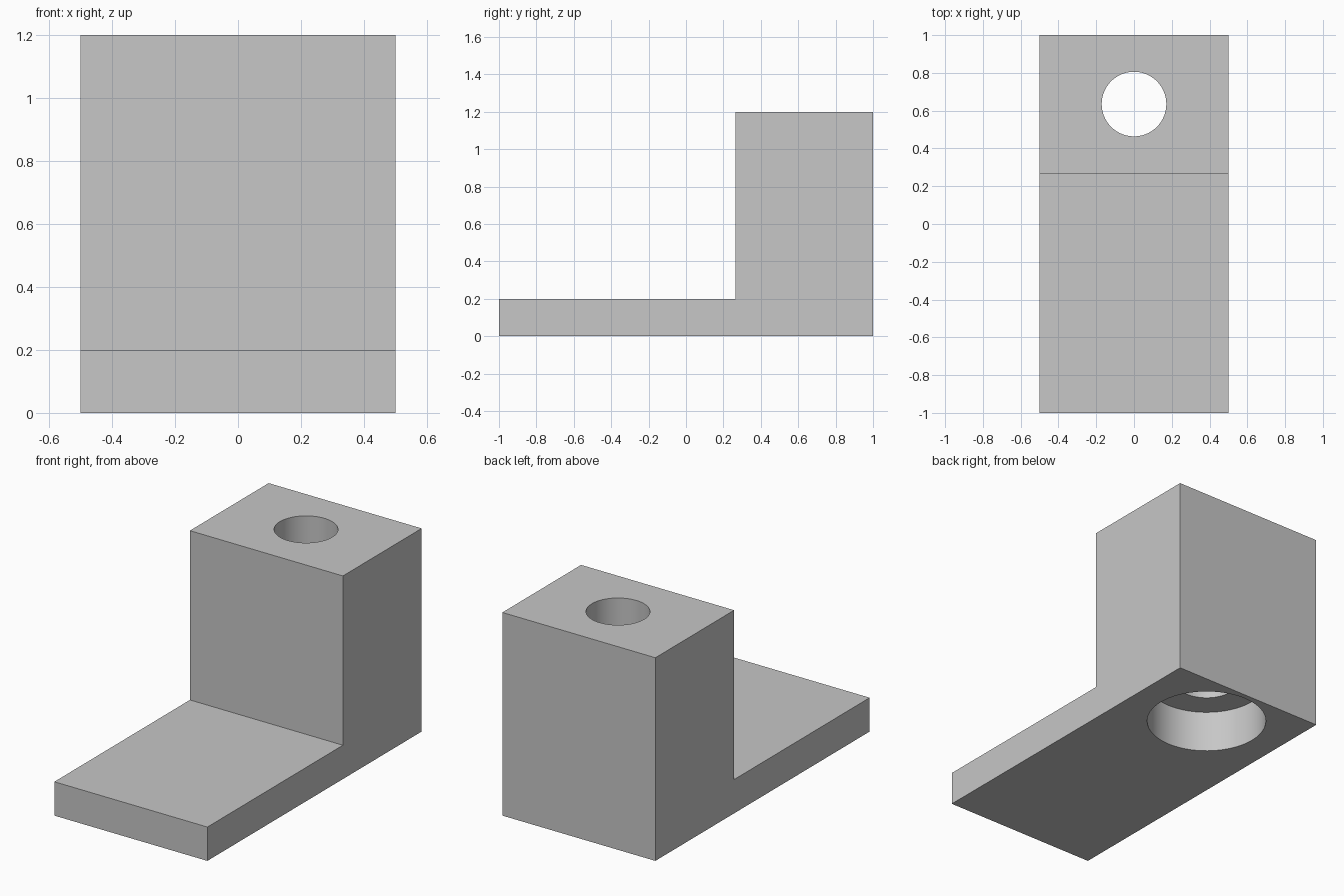
import bpy
import bmesh

WIDTH = 1.0
BASE_H, BLOCK_H = 0.2, 1.2
BLOCK_FRONT = 0.265
HOLE_Y = 0.635

cube = bpy.data.objects.get("Cube")
if cube:
    bpy.data.objects.remove(cube, do_unlink=True)

GREY = (0.57, 0.57, 0.57, 1)
grey = bpy.data.materials.new("plain grey")
grey.use_nodes = True
grey.diffuse_color = GREY
grey.node_tree.nodes["Principled BSDF"].inputs["Base Color"].default_value = GREY

# L-shaped bracket: side profile extruded across the width
profile = [(-1, 0), (1, 0), (1, BLOCK_H), (BLOCK_FRONT, BLOCK_H),
           (BLOCK_FRONT, BASE_H), (-1, BASE_H)]
bm = bmesh.new()
side = bm.faces.new([bm.verts.new((-WIDTH / 2, y, z)) for y, z in profile])
sweep = bmesh.ops.extrude_face_region(bm, geom=[side])
moved = [g for g in sweep["geom"] if isinstance(g, bmesh.types.BMVert)]
bmesh.ops.translate(bm, verts=moved, vec=(WIDTH, 0, 0))
bmesh.ops.recalc_face_normals(bm, faces=bm.faces)
mesh = bpy.data.meshes.new("bracket")
bm.to_mesh(mesh)
bm.free()
mesh.materials.append(grey)
bracket = bpy.data.objects.new("bracket", mesh)
bpy.context.collection.objects.link(bracket)


def drill(name, radius, bottom, top):
    """Cut a vertical round hole into the bracket."""
    bpy.ops.mesh.primitive_cylinder_add(
        vertices=96, radius=radius, depth=top - bottom,
        location=(0, HOLE_Y, (top + bottom) / 2))
    cutter = bpy.context.object
    cutter.name = name + "_cutter"
    cutter.hide_render = True
    cutter.data.materials.append(grey)
    cut = bracket.modifiers.new(name, "BOOLEAN")
    cut.operation = "DIFFERENCE"
    cut.solver = "EXACT"
    cut.object = cutter
    bpy.context.view_layer.objects.active = bracket
    bpy.ops.object.modifier_apply(modifier=name)
    bpy.data.objects.remove(cutter, do_unlink=True)


# Wide counterbore from below, then the narrow through hole
drill("counterbore", 0.334, -0.2, 0.25)
drill("through_hole", 0.171, 0.1, BLOCK_H + 0.2)

# Smooth hole walls, crisp edges
bpy.ops.object.select_all(action="DESELECT")
bracket.select_set(True)
bpy.context.view_layer.objects.active = bracket
bpy.ops.object.shade_smooth_by_angle()
